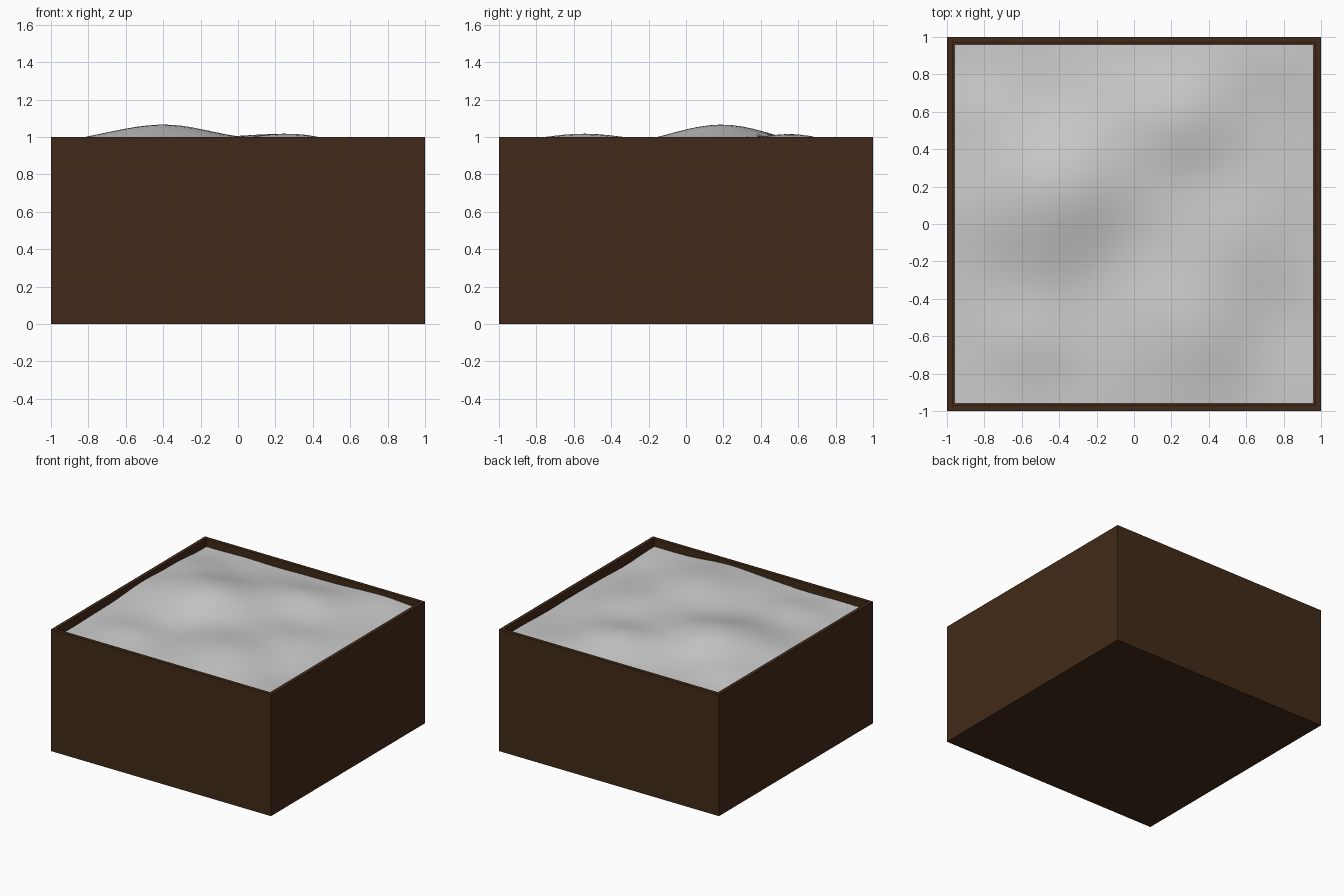
import bpy, bmesh, math

if "Cube" in bpy.data.objects:
    bpy.data.objects.remove(bpy.data.objects["Cube"])

def material(name, col):
    m = bpy.data.materials.new(name)
    m.diffuse_color = (*col, 1)
    m.use_nodes = True
    m.node_tree.nodes["Principled BSDF"].inputs["Base Color"].default_value = m.diffuse_color
    return m

def add_object(name, bm, mat=None):
    bmesh.ops.recalc_face_normals(bm, faces=bm.faces)
    me = bpy.data.meshes.new(name)
    bm.to_mesh(me)
    bm.free()
    ob = bpy.data.objects.new(name, me)
    bpy.context.collection.objects.link(ob)
    if mat:
        me.materials.append(mat)
    return ob

WALL, INNER, FLOOR = 0.04, 0.96, 0.04

# Planter box: solid block with the top inset and sunk to the floor
bm = bmesh.new()
bmesh.ops.create_cube(bm, size=1)
for v in bm.verts:
    v.co = (v.co.x * 2, v.co.y * 2, v.co.z + 0.5)
top = max(bm.faces, key=lambda f: f.calc_center_median().z)
bmesh.ops.inset_region(bm, faces=[top], thickness=WALL)
ret = bmesh.ops.extrude_discrete_faces(bm, faces=[top])
for v in ret["faces"][0].verts:
    v.co.z = FLOOR
add_object("planter_box", bm, material("dark_wood", (0.055, 0.023, 0.009)))

# Mounds in the fill: x, y, height, spread in x, spread in y
MOUNDS = [
    (-0.42, 0.18, 0.123, 0.32, 0.27),
    (0.25, -0.55, 0.075, 0.25, 0.30),
    (0.22, 0.58, 0.065, 0.24, 0.19),
    (-0.55, -0.62, 0.025, 0.20, 0.14),
    (0.55, 0.0, 0.025, 0.20, 0.17),
    (0.68, 0.93, 0.025, 0.18, 0.16),
    (-0.80, 0.62, 0.018, 0.15, 0.13),
    (0.80, -0.55, -0.02, 0.18, 0.20),
    (-0.15, -0.25, -0.012, 0.20, 0.18),
]

def fill_height(x, y):
    z = 0.943
    for cx, cy, h, sx, sy in MOUNDS:
        z += h * math.exp(-((x - cx) / sx) ** 2 / 2 - ((y - cy) / sy) ** 2 / 2)
    return z + 0.003 * math.sin(9 * x + 4 * y) * math.cos(8 * y - 3 * x)

# Lumpy fill surface
bm = bmesh.new()
bmesh.ops.create_grid(bm, x_segments=32, y_segments=32, size=INNER)
for v in bm.verts:
    v.co.z = fill_height(v.co.x, v.co.y)
fill = add_object("fill_surface", bm)
for p in fill.data.polygons:
    p.use_smooth = True
